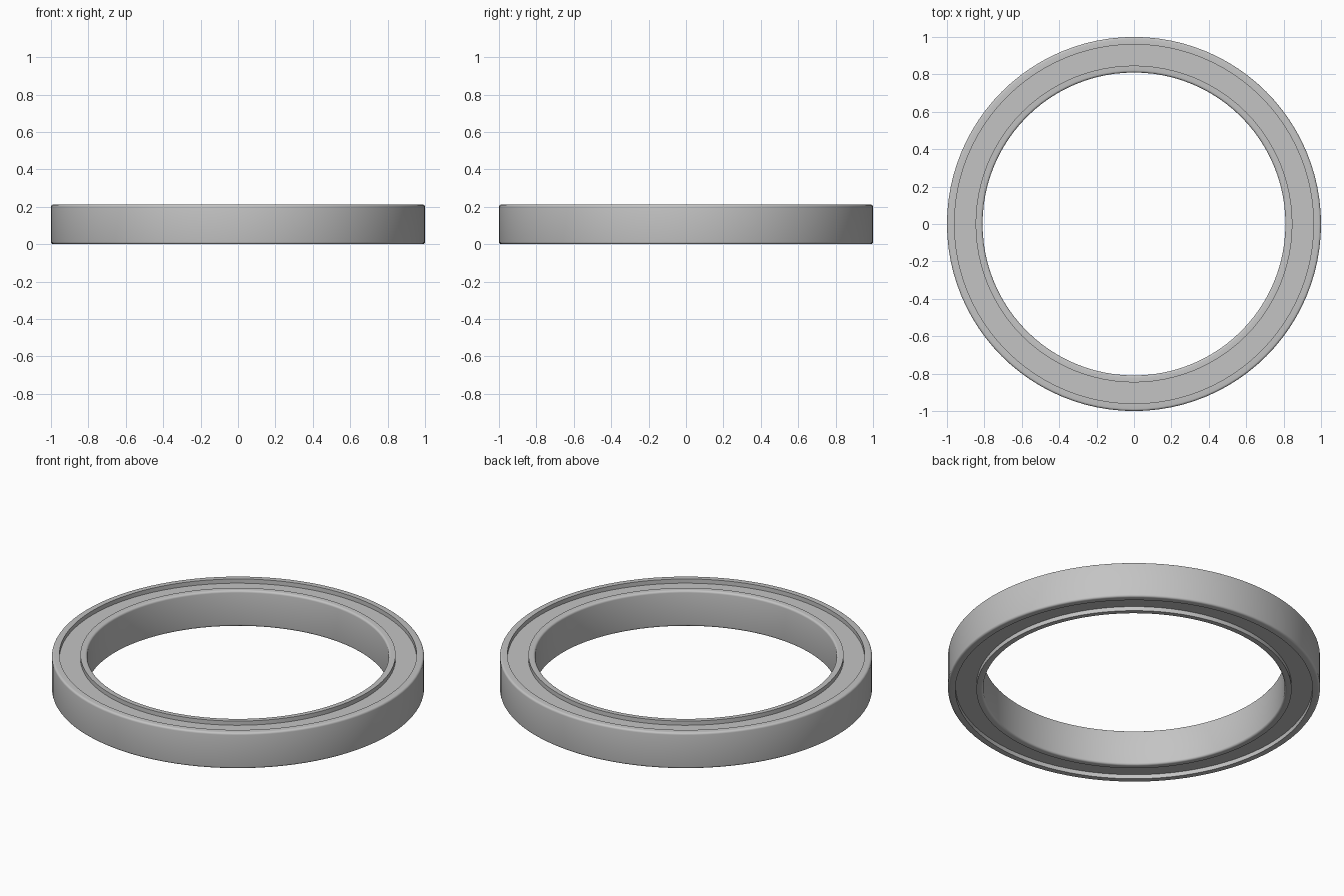
import bpy, bmesh, math

if "Cube" in bpy.data.objects:
    bpy.data.objects.remove(bpy.data.objects["Cube"])

HEIGHT = 0.212
SIDES = 96
RECESS = 0.025
BEVEL = 0.012

# Single brushed steel colour
steel = bpy.data.materials.new("steel_grey")
steel.use_nodes = True
colour = (0.55, 0.55, 0.55, 1)
steel.diffuse_color = colour
steel.node_tree.nodes["Principled BSDF"].inputs["Base Color"].default_value = colour


def lathe(name, profile):
    """Revolve a closed (radius, height) profile about the z axis."""
    bm = bmesh.new()
    rings = []
    for i in range(SIDES):
        a = 2 * math.pi * i / SIDES
        rings.append([bm.verts.new((r * math.cos(a), r * math.sin(a), z)) for r, z in profile])
    n = len(profile)
    for i in range(SIDES):
        here, there = rings[i], rings[(i + 1) % SIDES]
        for j in range(n):
            k = (j + 1) % n
            bm.faces.new((here[j], there[j], there[k], here[k]))
    bmesh.ops.recalc_face_normals(bm, faces=bm.faces)
    mesh = bpy.data.meshes.new(name)
    bm.to_mesh(mesh)
    bm.free()
    mesh.materials.append(steel)
    obj = bpy.data.objects.new(name, mesh)
    bpy.context.collection.objects.link(obj)
    bpy.ops.object.select_all(action="DESELECT")
    obj.select_set(True)
    bpy.context.view_layer.objects.active = obj
    bpy.ops.object.shade_smooth_by_angle(angle=math.radians(30))


def race(name, exposed, hidden):
    """Race ring with a rounded edge on its exposed wall."""
    side = 1 if hidden > exposed else -1
    arc = []
    for i in range(5):
        t = math.pi / 2 * i / 4
        arc.append((exposed + side * BEVEL * (1 - math.cos(t)), BEVEL * (1 - math.sin(t))))
    top = [(r, HEIGHT - z) for r, z in reversed(arc)]
    lathe(name, arc + [(hidden, 0), (hidden, HEIGHT)] + top)


# Outer and inner races
race("outer_race", 1.0, 0.96)
race("inner_race", 0.81, 0.847)

# Recessed shield closing the gap on both faces
low, high = RECESS, HEIGHT - RECESS
lathe("shield", [(0.847, low), (0.96, low), (0.96, high), (0.847, high)])
